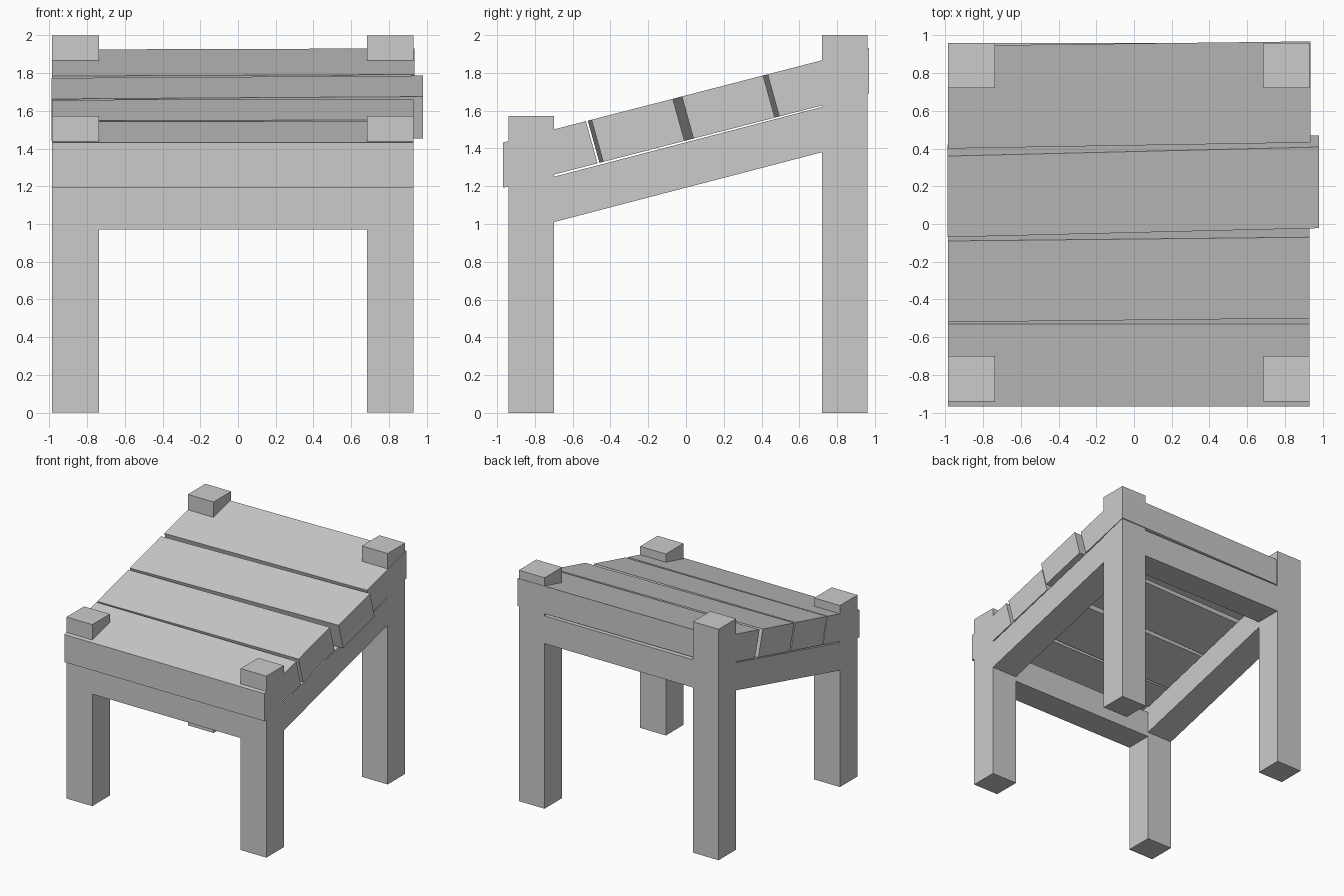
import bpy, bmesh

if "Cube" in bpy.data.objects:
    bpy.data.objects.remove(bpy.data.objects["Cube"])

SLOPE = 0.258
XL, XR = -0.985, 0.93      # outer faces of the frame
LEG = 0.247


def prism(name, left, right, x0, x1):
    """Join two matching (y, z) profiles at x0 and x1 into a solid."""
    bm = bmesh.new()
    a = [bm.verts.new((x0, y, z)) for y, z in left]
    b = [bm.verts.new((x1, y, z)) for y, z in right]
    n = len(a)
    bm.faces.new(a)
    bm.faces.new(b[::-1])
    for i in range(n):
        j = (i + 1) % n
        bm.faces.new((a[i], b[i], b[j], a[j]))
    bmesh.ops.recalc_face_normals(bm, faces=bm.faces)
    me = bpy.data.meshes.new(name)
    bm.to_mesh(me)
    bm.free()
    ob = bpy.data.objects.new(name, me)
    bpy.context.collection.objects.link(ob)
    return ob


def box(name, x0, x1, y0, y1, z0, z1):
    p = [(y0, z0), (y1, z0), (y1, z1), (y0, z1)]
    return prism(name, p, p, x0, x1)


def slat_profile(y0, y1, d0, d1):
    """Sloped slat section; d0 and d1 shift the bottom edge of each end."""
    top = lambda y: 1.681 + SLOPE * y
    bot = lambda y: 1.442 + SLOPE * y
    return [(y0, top(y0)), (y1, top(y1)),
            (y1 + d1, bot(y1 + d1)), (y0 + d0, bot(y0 + d0))]


# Legs and sloping side rails
for side, x0, x1 in (("left", XL, XL + LEG), ("right", XR - LEG, XR)):
    box("front_leg_" + side, x0, x1, -0.94, -0.70, 0, 1.572)
    box("back_leg_" + side, x0, x1, 0.72, 0.96, 0, 2.0)
    p = [(-0.70, 1.01), (0.72, 1.38), (0.72, 1.62), (-0.70, 1.25)]
    prism("side_rail_" + side, p, p, x0, x1)

# Front and back rails
box("front_rail", XL + LEG, XR - LEG, -0.94, -0.70, 0.97, 1.20)
box("back_rail", XL + LEG, XR - LEG, 0.72, 0.96, 1.43, 1.67)

# Seat slats: y start/end at the left, y start/end at the right,
# bottom shifts of both ends, x range
D = 0.062
slats = [
    ((-0.968, -0.53), (-0.968, -0.53), 0, D, XL, XR),
    ((-0.52, -0.09), (-0.50, -0.07), D, D, XL, XR),
    ((-0.07, 0.36), (-0.022, 0.408), D, D, -0.988, 0.98),
    ((0.40, 0.945), (0.432, 0.968), D, 0, XL, 0.935),
]
for i, (l, r, d0, d1, x0, x1) in enumerate(slats, 1):
    prism(f"seat_slat_{i}", slat_profile(*l, d0, d1),
          slat_profile(*r, d0, d1), x0, x1)
